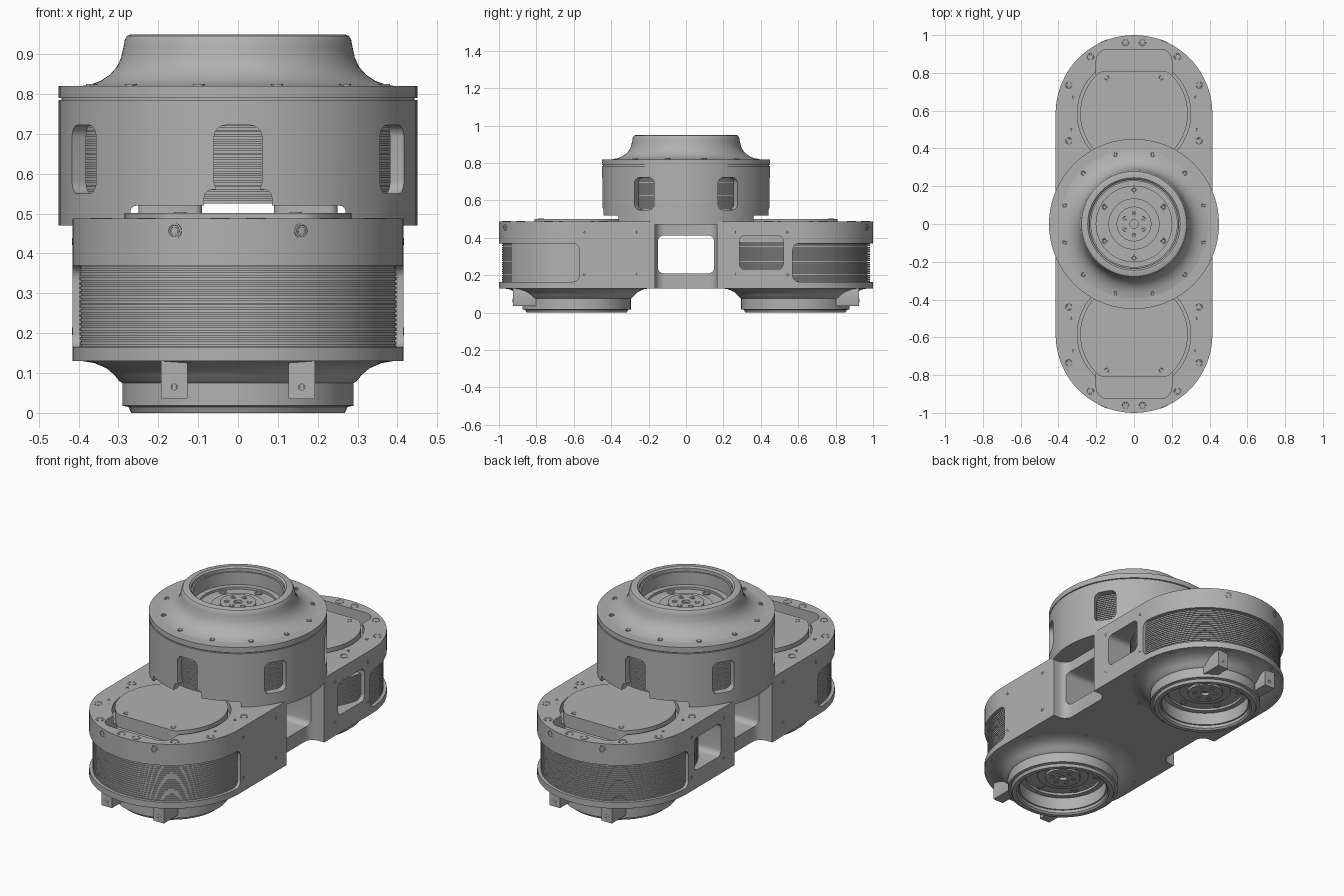
import bpy, bmesh, math
from mathutils import Matrix, Vector

if "Cube" in bpy.data.objects:
    bpy.data.objects.remove(bpy.data.objects["Cube"], do_unlink=True)

grey = bpy.data.materials.new("machined_grey")
grey.use_nodes = True
grey.diffuse_color = (0.44, 0.44, 0.44, 1)
grey.node_tree.nodes["Principled BSDF"].inputs["Base Color"].default_value = (0.44, 0.44, 0.44, 1)

UP = Matrix.Identity(4)
DOWN = Matrix.Rotation(math.pi, 4, 'X')
ALONG_X = Matrix(((0, 0, 1, 0), (1, 0, 0, 0), (0, 1, 0, 0), (0, 0, 0, 1)))
ALONG_Y = Matrix(((1, 0, 0, 0), (0, 0, -1, 0), (0, 1, 0, 0), (0, 0, 0, 1)))
CENTRE = 0.585      # distance of the lower drives from the middle
HALF = 0.415        # half width of the body
DECK = 0.488        # top of the body


def finish(name, bm, matrix=UP):
    bmesh.ops.remove_doubles(bm, verts=bm.verts, dist=1e-5)
    bm.transform(matrix)
    bmesh.ops.recalc_face_normals(bm, faces=bm.faces)
    mesh = bpy.data.meshes.new(name)
    bm.to_mesh(mesh)
    bm.free()
    mesh.materials.append(grey)
    obj = bpy.data.objects.new(name, mesh)
    bpy.context.collection.objects.link(obj)
    return obj


def lathe(name, profile, at=(0, 0, 0), turn=UP, steps=72, closed=False):
    bm = bmesh.new()
    vs = [bm.verts.new((r, 0, z)) for r, z in profile]
    pairs = list(zip(vs, vs[1:])) + ([(vs[-1], vs[0])] if closed else [])
    es = [bm.edges.new(p) for p in pairs]
    bmesh.ops.spin(bm, geom=vs + es, cent=(0, 0, 0), axis=(0, 0, 1),
                   angle=2 * math.pi, steps=steps)
    return finish(name, bm, Matrix.Translation(at) @ turn)


def prism(name, outline, low, high, matrix=UP, layers=1):
    bm = bmesh.new()
    rings = [[bm.verts.new((a, b, low + (high - low) * k / layers)) for a, b in outline]
             for k in range(layers + 1)]
    bm.faces.new(rings[0])
    bm.faces.new(rings[-1])
    for r0, r1 in zip(rings, rings[1:]):
        for i in range(len(outline)):
            bm.faces.new((r0[i - 1], r0[i], r1[i], r1[i - 1]))
    return finish(name, bm, matrix)


def rounded(a0, a1, b0, b1, r, steps=6):
    # rounded rectangle with a point in the middle of each straight side
    am, bm = (a0 + a1) / 2, (b0 + b1) / 2
    corners = ((a1 - r, b1 - r), (a0 + r, b1 - r), (a0 + r, b0 + r), (a1 - r, b0 + r))
    middles = ((am, b1), (a0, bm), (am, b0), (a1, bm))
    pts = []
    for i, (a, b) in enumerate(corners):
        for k in range(steps + 1):
            t = math.pi / 2 * (i + k / steps)
            pts.append((a + r * math.cos(t), b + r * math.sin(t)))
        pts.append(middles[i])
    return pts


def circle(r, y=0, steps=72):
    return [(r * math.cos(2 * math.pi * k / steps), y + r * math.sin(2 * math.pi * k / steps))
            for k in range(steps)]


def housing(name, levels):
    # long round-ended block, gridded so that openings never fall inside one face
    arc = [math.pi / 2 * k / 20 for k in range(21)]
    half = [(0, HALF), (.13, HALF), (.26, HALF), (.4, HALF)]
    half += [(CENTRE + HALF * math.sin(t), HALF * math.cos(t)) for t in arc]
    rows = [(-y, w) for y, w in reversed(half[1:])] + half
    bm = bmesh.new()
    grid = [[[bm.verts.new((s * w, y, z)) for z in levels] for s in (-1, 1)] for y, w in rows]
    for a, b in zip(grid, grid[1:]):
        for level in (0, -1):
            bm.faces.new((a[0][level], a[1][level], b[1][level], b[0][level]))
        for side in (0, 1):
            for k in range(len(levels) - 1):
                bm.faces.new((a[side][k], b[side][k], b[side][k + 1], a[side][k + 1]))
    return finish(name, bm)


def volume(mesh):
    bm = bmesh.new()
    bm.from_mesh(mesh)
    size = bm.calc_volume()
    bm.free()
    return size


def cut(target, tool):
    # keep the first solver result that really takes material away
    tool.hide_render = True
    mod = target.modifiers.new("cut", 'BOOLEAN')
    mod.operation, mod.object = 'DIFFERENCE', tool
    before = volume(target.data)
    for solver in ('EXACT', 'MANIFOLD', 'FLOAT'):
        mod.solver = solver
        graph = bpy.context.evaluated_depsgraph_get()
        result = bpy.data.meshes.new_from_object(target.evaluated_get(graph))
        if 0.2 * before < volume(result) < before - 1e-6:
            target.data = result
            break
    target.modifiers.remove(mod)
    bpy.data.objects.remove(tool, do_unlink=True)


def screw(name, at, turn=UP, r=0.024):
    # low collar with a sunken socket
    lathe(name, [(0, -0.004), (r, -0.004), (r, 0.0015), (r * .75, 0.0015), (r * .7, 0.0005),
                 (r * .5, 0.0005), (r * .4, -0.002), (0, -0.002)], at, turn, 16)


def finned_stator(name, r, low, high, y=0):
    prof, z = [(0, low)], low
    while z < high - 0.012:
        prof += [(r, z), (r, z + 0.008), (r - 0.012, z + 0.008), (r - 0.012, z + 0.0115)]
        z += 0.0115
    lathe(name, prof + [(r, z), (r, high), (0, high)], (0, y, 0), steps=80)


def drive_face(prefix, outer, at, turn):
    # flared collar, deep bore and output hub
    bore = [(.245, .13), (.236, .122), (.236, .105), (.228, .105), (.228, .035), (.2, .035),
            (.2, .022), (.135, .022), (.135, .032), (.092, .032), (.092, .045),
            (.022, .045), (.022, .03), (0, .03)]
    lathe(prefix + "_collar", [(0, -.02), (.40, -.02)] + outer + bore, at, turn, 96)
    base = Matrix.Translation(at) @ turn
    for k in range(6):
        t = math.radians(60 * k + 30)
        c, s = math.cos(t), math.sin(t)
        screw(prefix + "_hub_screw", base @ Vector((.057 * c, .057 * s, .046)), turn, .014)
        screw(prefix + "_ring_screw", base @ Vector((.18 * c, .18 * s, .024)), turn, .02)


# body, opened from the ends inward
body = housing("body_housing", (.13, .22, .31, .4, DECK))
for s in (-1, 1):
    y = s * CENTRE
    ends = sorted((s * 0.57, s * 1.2))
    cut(body, prism("end_window", rounded(*ends, 0.165, 0.37, 0.035), -0.6, 0.6, ALONG_X, 4))
    cut(body, prism("bore", circle(0.394, y), 0.16, 0.375, UP, 2))
    cut(body, prism("cover_pocket", circle(0.30, y), 0.44, 0.6))
    ends = sorted((s * 0.72, s * 0.925))
    cut(body, prism("end_slot", rounded(-0.2, 0.2, *ends, 0.06), 0.41, 0.6))
    for x0, x1 in ((-0.6, -0.24), (0.24, 0.6)):
        ends = sorted((s * 0.285, s * 0.52))
        cut(body, prism("side_window", rounded(*ends, 0.23, 0.412, 0.03), x0, x1, ALONG_X))
for x0, x1 in ((-0.7, -0.33), (0.33, 0.7)):
    cut(body, prism("waist_notch", rounded(x0, x1, -0.165, 0.165, 0.05), 0.05, 0.472, UP, 2))
cut(body, prism("waist_tunnel", rounded(-0.15, 0.15, 0.21, 0.412, 0.03), -0.6, 0.6, ALONG_X, 4))

# lower drives, covers, feet and screws at both ends
lower_outer = [(.39, 0), (.36, .005), (.33, .018), (.31, .035), (.298, .05), (.29, .055),
               (.29, .112), (.275, .115), (.268, .13)]
for s in (-1, 1):
    y = s * CENTRE
    end = "front" if s < 0 else "back"
    finned_stator(end + "_stator", 0.398, 0.16, 0.375, y)
    drive_face(end + "_drive", lower_outer, (0, y, 0.13), DOWN)
    lid = [(x, y + s * min(v, .225)) for x, v in circle(.285)]
    prism(end + "_cover", lid, 0.43, 0.502)
    for m in (-1, 1):
        prism(end + "_foot", rounded(m * .16 - .033, m * .16 + .033, .035, .14, .003, 2),
              -s * .80, -s * .925, ALONG_Y)
        turn = Matrix.Rotation(-s * math.pi / 2, 4, 'X')
        screw(end + "_foot_screw", (m * .16, s * .925, .065), turn, .011)
        lean = Matrix.Rotation(-m * s * math.asin(.16 / HALF), 4, 'Z') @ turn
        edge = CENTRE + math.sqrt(HALF ** 2 - .16 ** 2)
        screw(end + "_edge_screw", (m * .16, s * edge, .457), lean, .02)
        for x, yy in ((.045, .96), (.23, .885), (.345, .735), (.345, .44)):
            screw(end + "_deck_screw", (m * x, s * yy, DECK))
        for x, yy in ((.33, .5), (.325, .67)):
            screw(end + "_deck_pin", (m * x, s * yy, DECK), UP, .009)
        screw(end + "_cover_screw", (m * .145, s * .775, .502), UP, .016)
        side = Matrix.Rotation(m * math.pi / 2, 4, 'Y')
        for yy in (.26, .545):
            for z in (.205, .43):
                screw(end + "_side_pin", (m * HALF, s * yy, z), side, .009)
    for k in range(8):
        t = math.radians(45 * k + 22.5)
        screw(end + "_base_screw", (.384 * math.cos(t), y + .392 * math.sin(t), .13), DOWN, .013)

# upper drum with six windows
drum = lathe("upper_drum", [(.41, .47), (.45, .47), (.45, .785), (.41, .785)], steps=96, closed=True)
for k in range(6):
    turn = Matrix.Rotation(math.radians(60 * k + 30), 4, 'Z')
    cut(drum, prism("drum_window", rounded(-.06, .06, .55, .722, .03), .3, .6, turn @ ALONG_X))
for s in (-1, 1):
    low, high = sorted((s * .3, s * .6))
    for w, top, r in ((.056, .60, .01), (.085, .56, .02), (.27, .52, .015)):
        cut(drum, prism("drum_mouth", rounded(-w, w, .4, top, r), low, high, ALONG_Y))
    # support pads under the upper stator
    prism("drum_support", rounded(s * .17 - .08, s * .17 + .08, -.27, .27, .02), .46, .53)

finned_stator("upper_stator", 0.40, 0.525, 0.787)
lathe("drum_groove_ring", [(.40, .775), (.443, .775), (.443, .8), (.40, .8)], steps=96, closed=True)
lathe("drum_flange", [(0, .79), (.45, .79), (.45, .82), (0, .82)], steps=96)
upper_outer = [(.395, 0), (.37, .004), (.345, .013), (.322, .028), (.304, .048), (.293, .072),
               (.287, .1), (.284, .117), (.278, .126), (.268, .13)]
drive_face("upper_drive", upper_outer, (0, 0, .82), UP)
for k in range(12):
    t = math.radians(30 * k + 15)
    screw("flange_screw", (.38 * math.cos(t), .38 * math.sin(t), .8235), UP, .015)

# smooth the round faces, keep machined edges crisp
bpy.ops.object.select_all(action='DESELECT')
for obj in bpy.context.collection.objects:
    if obj.type == 'MESH':
        obj.select_set(True)
        bpy.context.view_layer.objects.active = obj
bpy.ops.object.shade_smooth_by_angle(angle=math.radians(30))
